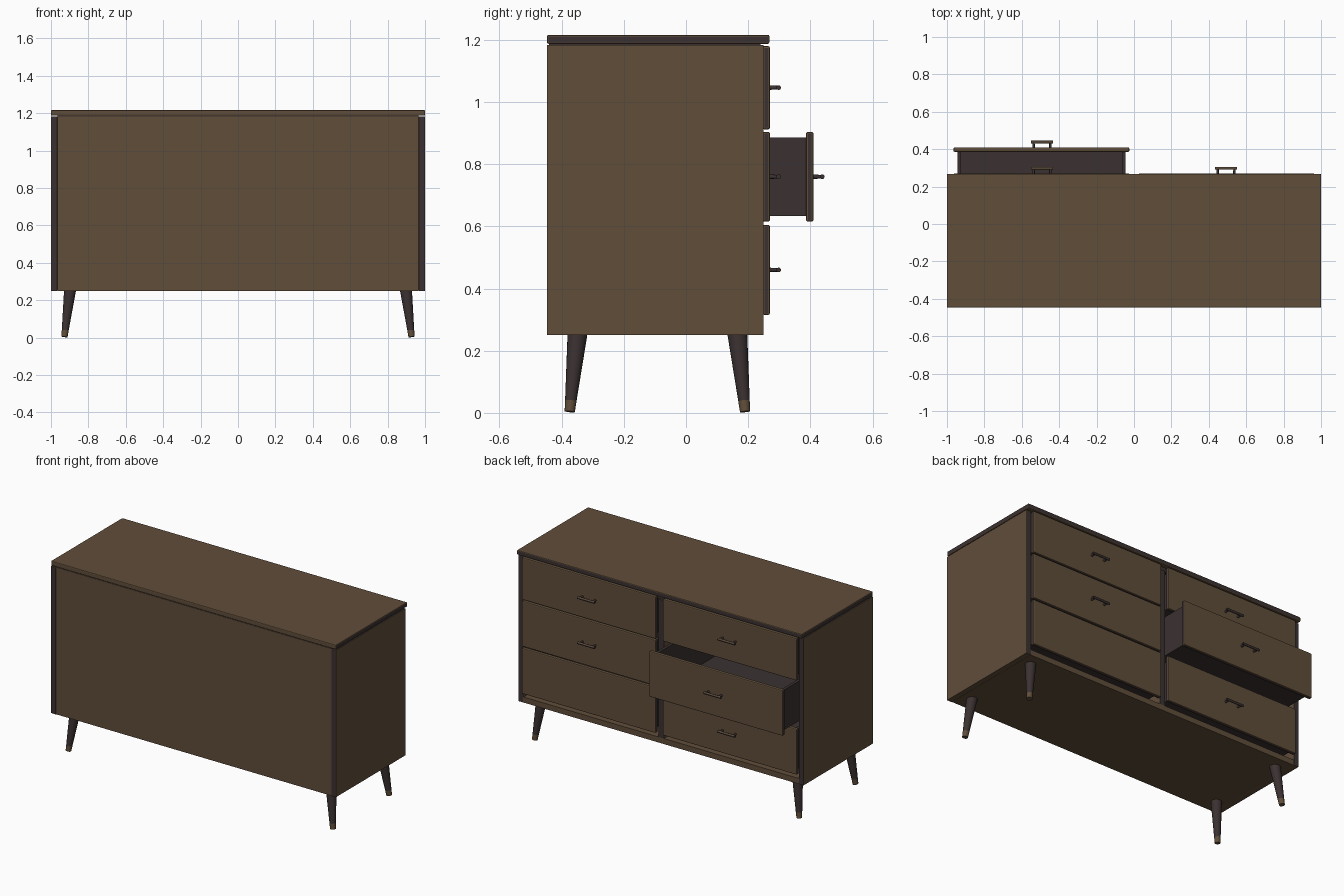
import bpy, bmesh, math
from mathutils import Vector

if "Cube" in bpy.data.objects:
    bpy.data.objects.remove(bpy.data.objects["Cube"])


def material(name, rgb):
    m = bpy.data.materials.new(name)
    m.diffuse_color = (*rgb, 1)
    m.use_nodes = True
    m.node_tree.nodes["Principled BSDF"].inputs["Base Color"].default_value = m.diffuse_color
    return m


WOOD = material("brown wood", (0.117, 0.075, 0.042))
DARK = material("dark edge wood", (0.044, 0.031, 0.031))


def finish(bm, name):
    me = bpy.data.meshes.new(name)
    bm.to_mesh(me)
    bm.free()
    me.materials.append(WOOD)
    me.materials.append(DARK)
    ob = bpy.data.objects.new(name, me)
    bpy.context.collection.objects.link(ob)
    return ob


def add_box(bm, x, y, z, rule, bevel=0.0):
    """Box from ranges; rule(normal) is True where the face is dark."""
    b = bmesh.new()
    bmesh.ops.create_cube(b, size=1)
    for v in b.verts:
        v.co = [(r[0] + r[1]) / 2 + c * (r[1] - r[0]) for c, r in zip(v.co, (x, y, z))]
    b.normal_update()
    for f in b.faces:
        f.material_index = int(rule(f.normal))
    if bevel:
        bmesh.ops.bevel(b, geom=b.edges[:], offset=bevel, segments=2, profile=0.5, affect='EDGES')
    tmp = bpy.data.meshes.new("tmp")
    b.to_mesh(tmp)
    b.free()
    bm.from_mesh(tmp)
    bpy.data.meshes.remove(tmp)


def box(name, x, y, z, rule, bevel=0.0):
    bm = bmesh.new()
    add_box(bm, x, y, z, rule, bevel)
    return finish(bm, name)


def add_rod(bm, p, q, r1, r2, rule, sides=16):
    """Tapered rod from p to q; rule(face) is True where dark."""
    p, q = Vector(p), Vector(q)
    rot = (q - p).to_track_quat('Z', 'Y')
    res = bmesh.ops.create_cone(bm, cap_ends=True, segments=sides, radius1=r1, radius2=r2,
                                depth=(q - p).length)
    for v in res['verts']:
        v.co = rot @ v.co + (p + q) / 2
    bm.normal_update()
    for f in {f for v in res['verts'] for f in v.link_faces}:
        f.material_index = int(rule(f))


all_wood = lambda n: False
all_dark = lambda n: True
edge_y = lambda n: abs(n.y) > 0.5

# Carcass panels
box("top_board", (-1, 1), (-0.447, 0.268), (1.187, 1.216),
    lambda n: abs(n.x) > 0.5 or n.y > 0.5, 0.005)
for s, side in ((-1, "left"), (1, "right")):
    box(side + "_side_panel", sorted((s, s * 0.966)), (-0.447, 0.25), (0.25, 1.183),
        lambda n: abs(n.y) > 0.5 or n.z > 0.5, 0.002)
box("bottom_panel", (-0.966, 0.966), (-0.44, 0.248), (0.25, 0.285), all_wood)
box("upper_panel", (-0.966, 0.966), (-0.44, 0.24), (1.16, 1.188), all_dark)
box("closed_panel", (-0.966, 0.966), (-0.443, -0.42), (0.25, 1.183), all_wood)
box("centre_divider", (-0.018, 0.018), (-0.42, 0.248), (0.285, 1.16), edge_y)

# Drawers: two columns of three, one pulled out, one without a handle
rows = ((0.315, 0.605, "lower"), (0.615, 0.904, "middle"), (0.912, 1.18, "upper"))
for s, col in ((-1, "left"), (1, "right")):
    for z0, z1, row in rows:
        out = 0.14 if (col, row) == ("left", "middle") else 0.0
        cx, label = s * 0.495, f"{col}_{row}_drawer"
        box(label + "_front", (cx - 0.47, cx + 0.47), (0.246 + out, 0.27 + out), (z0, z1),
            lambda n: abs(n.x) > 0.5 or n.z < -0.5, 0.006)
        # Open-topped tray
        bm = bmesh.new()
        a, b = cx - 0.45, cx + 0.45
        y0, y1 = -0.38 + out, 0.247 + out
        zb, zt = z0 + 0.018, z1 - 0.018
        add_box(bm, (a, b), (y0, y1), (zb, zb + 0.015), all_dark)
        add_box(bm, (a, a + 0.018), (y0, y1), (zb, zt), all_dark)
        add_box(bm, (b - 0.018, b), (y0, y1), (zb, zt), all_dark)
        add_box(bm, (a + 0.018, b - 0.018), (y0, y0 + 0.018), (zb, zt), edge_y and (lambda n: abs(n.y) < 0.5))
        finish(bm, label + "_tray")
        if (col, row) == ("right", "lower"):
            continue
        # Bar handle on two posts
        bm = bmesh.new()
        hx, hy, hz = s * 0.492, 0.27 + out, (z0 + z1) / 2
        add_rod(bm, (hx - 0.06, hy + 0.028, hz), (hx + 0.06, hy + 0.028, hz), 0.0075, 0.0075,
                lambda f: abs(f.normal.x) > 0.5 or f.normal.z < 0.3, 12)
        for k in (-0.045, 0.045):
            add_rod(bm, (hx + k, hy - 0.003, hz), (hx + k, hy + 0.028, hz), 0.007, 0.006,
                    lambda f: True, 12)
        ob = finish(bm, label + "_handle")
        ob.data.shade_smooth()
        ob.data.set_sharp_from_angle(angle=math.radians(40))

# Splayed tapered legs with brown tips
for sx, nx in ((-1, "left"), (1, "right")):
    for sy, ny in ((-1, "front"), (1, "back")):
        bm = bmesh.new()
        top = Vector((sx * 0.898, -0.092 + sy * 0.257, 0.255))
        foot = Vector((sx * 0.928, -0.092 + sy * 0.282, 0.004))
        mid = foot.lerp(top, 0.14)
        add_rod(bm, mid, top, 0.0185, 0.032, lambda f: True, 20)
        add_rod(bm, foot, mid, 0.0165, 0.0185, lambda f: False, 20)
        ob = finish(bm, f"{nx}_{ny}_leg")
        ob.data.shade_smooth()
        ob.data.set_sharp_from_angle(angle=math.radians(40))
